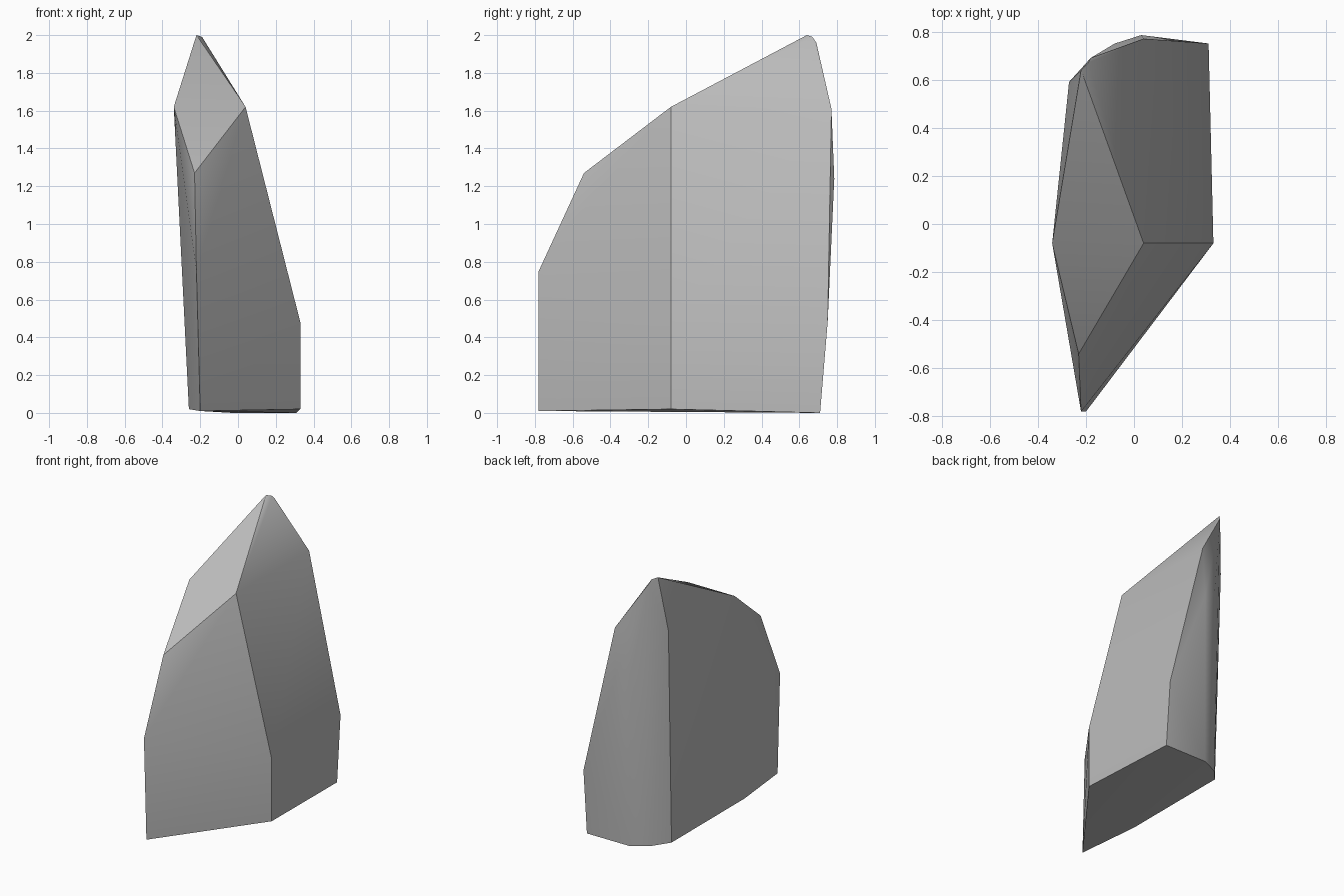
import bpy, bmesh
from math import radians

cube = bpy.data.objects.get("Cube")
if cube:
    bpy.data.objects.remove(cube, do_unlink=True)

# Stone colour
stone = bpy.data.materials.new("grey stone")
stone.use_nodes = True
colour = (0.5, 0.5, 0.5, 1)
stone.diffuse_color = colour
stone.node_tree.nodes["Principled BSDF"].inputs["Base Color"].default_value = colour

# Corner points of the chiselled boulder, grouped by region
base = [(-.2, -.78, .01), (.33, -.08, .02), (.31, .71, 0), (-.03, .71, 0),
        (-.17, .64, .01), (-.26, .54, .02), (-.26, -.31, .02)]
shoulders = [(-.22, -.78, .75), (.33, -.08, .48), (.31, .75, .48)]
bulging_back = [(.03, .785, 1.24), (-.08, .75, 1.3), (-.27, .59, 1.6), (.04, .77, 1.61)]
sloping_top = [(-.23, -.54, 1.27), (-.34, -.08, 1.62), (.04, -.08, 1.62)]
peak = [(-.22, .64, 2), (-.19, .67, 1.99), (-.18, .69, 1.96)]

# Wrap the corners in a convex shell and merge nearly flat facets
bm = bmesh.new()
for point in base + shoulders + bulging_back + sloping_top + peak:
    bm.verts.new(point)
result = bmesh.ops.convex_hull(bm, input=bm.verts)
unused = [v for v in result["geom_interior"] if isinstance(v, bmesh.types.BMVert)]
bmesh.ops.delete(bm, geom=unused, context="VERTS")
bmesh.ops.dissolve_limit(bm, angle_limit=radians(3), verts=bm.verts, edges=bm.edges)
bmesh.ops.recalc_face_normals(bm, faces=bm.faces)

mesh = bpy.data.meshes.new("boulder")
bm.to_mesh(mesh)
bm.free()
mesh.materials.append(stone)
boulder = bpy.data.objects.new("boulder", mesh)
bpy.context.collection.objects.link(boulder)

# Soft shallow creases, crisp chiselled edges
bpy.ops.object.select_all(action="DESELECT")
boulder.select_set(True)
bpy.context.view_layer.objects.active = boulder
bpy.ops.object.shade_smooth_by_angle(angle=radians(30))
